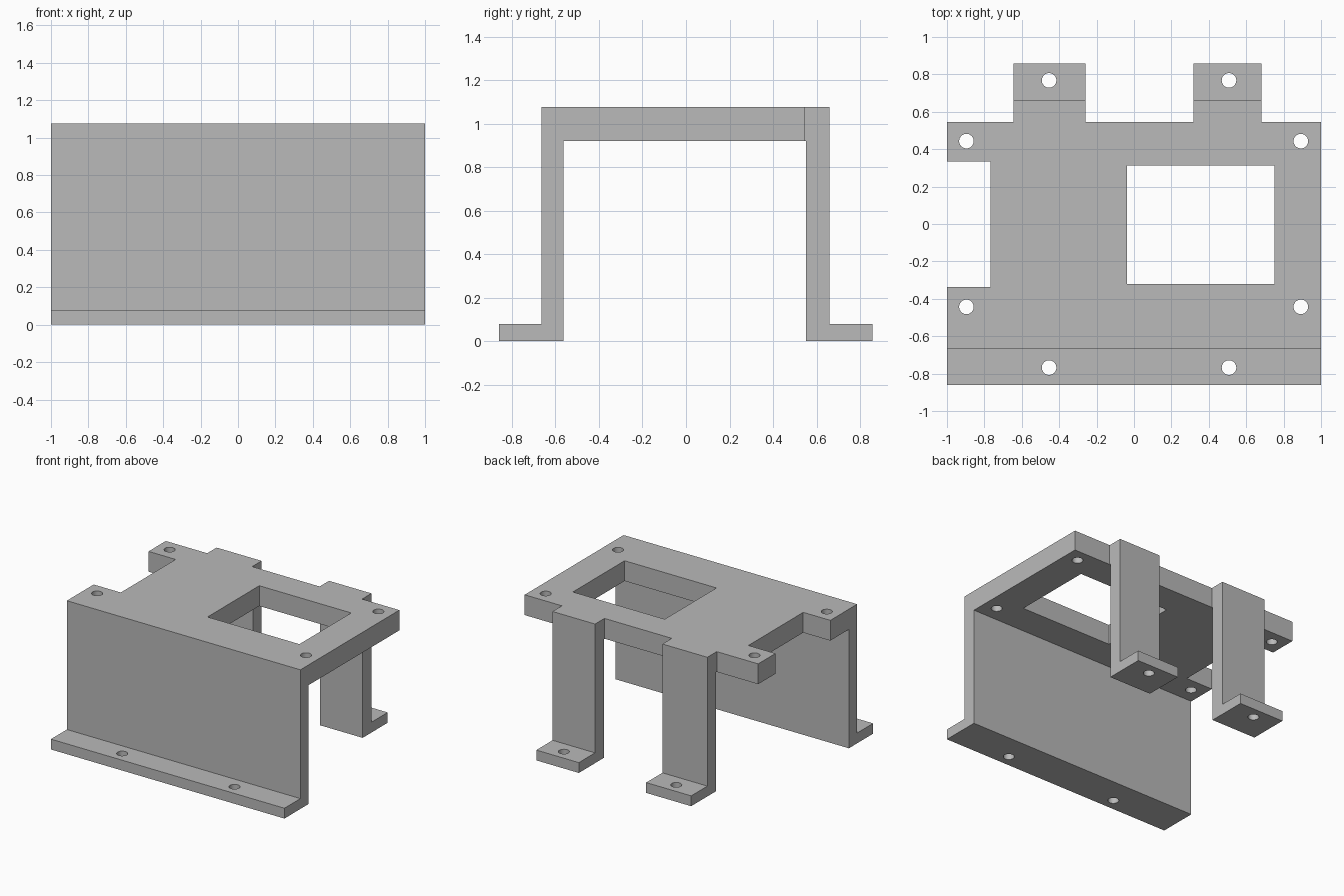
import bpy, bmesh, math
from mathutils import Matrix, Vector

if "Cube" in bpy.data.objects:
    bpy.data.objects.remove(bpy.data.objects["Cube"])

# Bracket: one hat-shaped side profile (y, z) swept across the full width
profile = [(-0.86, 0), (-0.564, 0), (-0.564, 0.92), (0.552, 0.92), (0.552, 0),
           (0.858, 0), (0.858, 0.08), (0.66, 0.08), (0.66, 1.077),
           (-0.665, 1.077), (-0.665, 0.08), (-0.86, 0.08)]


def make_object(name, bm):
    bmesh.ops.recalc_face_normals(bm, faces=bm.faces)
    mesh = bpy.data.meshes.new(name)
    bm.to_mesh(mesh)
    bm.free()
    obj = bpy.data.objects.new(name, mesh)
    bpy.context.collection.objects.link(obj)
    return obj


def add_box(bm, x0, x1, y0, y1):
    """Tall upright block, passing right through the bracket."""
    m = Matrix.Translation(((x0 + x1) / 2, (y0 + y1) / 2, 0.5))
    m = m @ Matrix.Diagonal((x1 - x0, y1 - y0, 2, 1))
    bmesh.ops.create_cube(bm, size=1, matrix=m)


def add_drill(bm, x, y, radius=0.039):
    bmesh.ops.create_cone(bm, cap_ends=True, segments=40, radius1=radius,
                          radius2=radius, depth=2,
                          matrix=Matrix.Translation((x, y, 0.5)))


bm = bmesh.new()
face = bm.faces.new([bm.verts.new((-1, y, z)) for y, z in profile])
swept = bmesh.ops.extrude_face_region(bm, geom=[face])["geom"]
bmesh.ops.translate(bm, vec=Vector((2, 0, 0)),
                    verts=[v for v in swept if isinstance(v, bmesh.types.BMVert)])
bracket = make_object("mounting_bracket", bm)

# Mid-grey metal
grey = bpy.data.materials.new("mid_grey")
grey.diffuse_color = (0.49, 0.49, 0.49, 1)
grey.use_nodes = True
grey.node_tree.nodes["Principled BSDF"].inputs["Base Color"].default_value = grey.diffuse_color
bracket.data.materials.append(grey)

# Cutters
bm = bmesh.new()
add_box(bm, -0.037, 0.75, -0.32, 0.313)          # window in the plate
add_box(bm, -1.2, -0.768, -0.337, 0.334)         # side notch
for x0, x1 in ((-1.2, -0.645), (-0.26, 0.317), (0.681, 1.2)):
    add_box(bm, x0, x1, 0.545, 1.2)              # gaps beside the rear legs
for sy in (-1, 1):
    for x in (-0.896, 0.892):
        add_drill(bm, x, sy * 0.443)             # plate corner holes
    for x in (-0.454, 0.508):
        add_drill(bm, x, sy * 0.768)             # foot holes
cutter = make_object("bracket_cutter", bm)
cutter.data.materials.append(grey)
cutter.hide_render = True

# Apply the cuts, then drop the helper
cut = bracket.modifiers.new("cuts", 'BOOLEAN')
cut.operation = 'DIFFERENCE'
cut.solver = 'EXACT'
cut.object = cutter
bpy.context.view_layer.objects.active = bracket
bracket.select_set(True)
cutter.select_set(False)
bpy.ops.object.modifier_apply(modifier=cut.name)
bpy.data.objects.remove(cutter)
bpy.ops.object.shade_smooth_by_angle(angle=math.radians(30))
